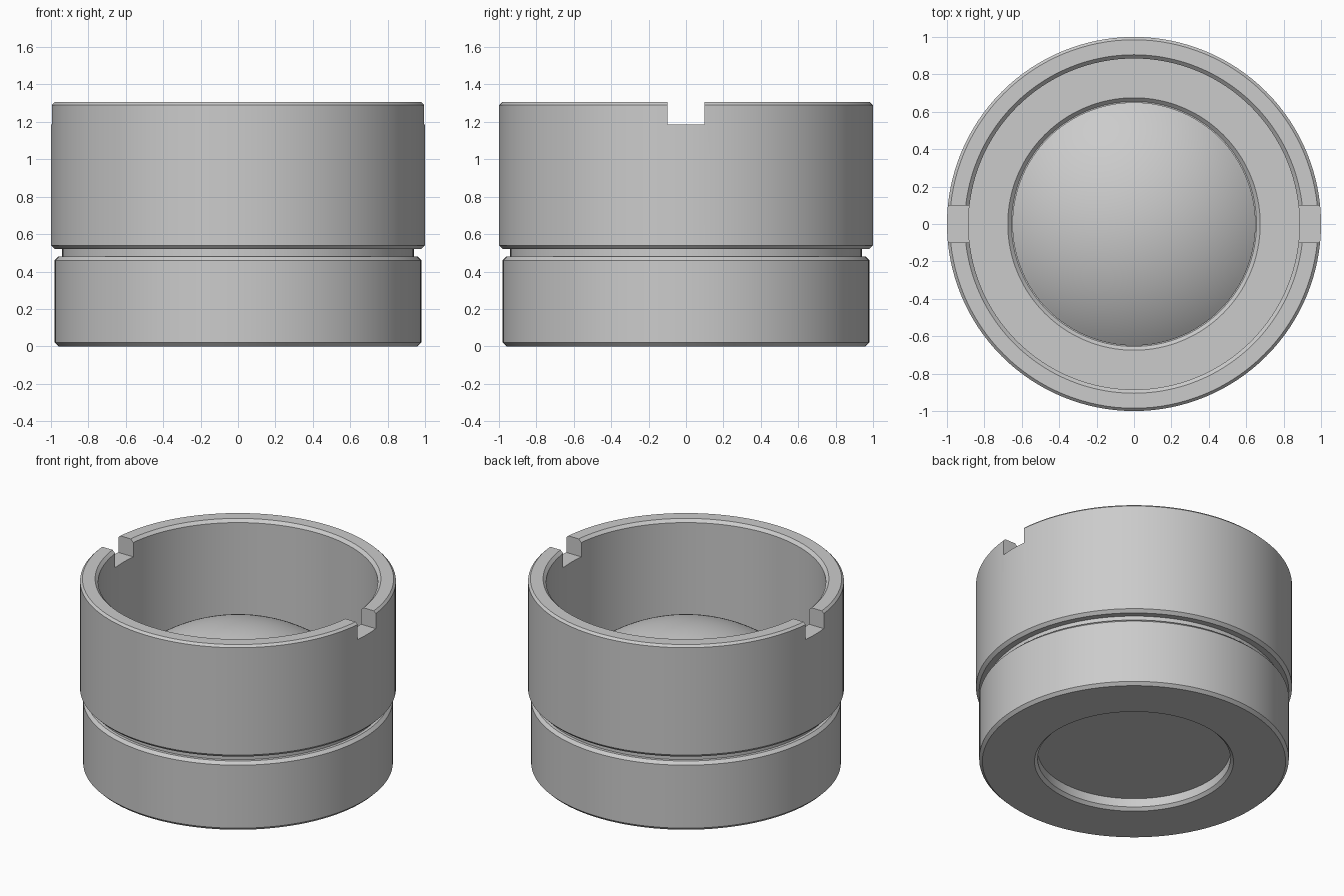
import bpy, bmesh, math

cube = bpy.data.objects.get("Cube")
if cube:
    bpy.data.objects.remove(cube, do_unlink=True)

SEGMENTS = 128

# One plain grey for the whole assembly
grey = bpy.data.materials.new("plain grey")
grey.use_nodes = True
COLOUR = (0.6, 0.6, 0.6, 1)
grey.diffuse_color = COLOUR
grey.node_tree.nodes["Principled BSDF"].inputs["Base Color"].default_value = COLOUR


def add_object(name, bm):
    bmesh.ops.recalc_face_normals(bm, faces=bm.faces)
    mesh = bpy.data.meshes.new(name)
    bm.to_mesh(mesh)
    bm.free()
    obj = bpy.data.objects.new(name, mesh)
    bpy.context.collection.objects.link(obj)
    mesh.materials.append(grey)
    return obj


def lathe(name, profile, closed):
    """Spin an (r, z) profile around z; open profiles end on the axis."""
    bm = bmesh.new()
    verts = [bm.verts.new((r, 0, z)) for r, z in profile]
    edges = [bm.edges.new(pair) for pair in zip(verts, verts[1:])]
    if closed:
        edges.append(bm.edges.new((verts[-1], verts[0])))
    bmesh.ops.spin(bm, geom=verts + edges, cent=(0, 0, 0), axis=(0, 0, 1),
                   angle=math.tau, steps=SEGMENTS, use_merge=False)
    bmesh.ops.remove_doubles(bm, verts=bm.verts, dist=0.0001)
    return add_object(name, bm)


def smooth(obj):
    bpy.ops.object.select_all(action="DESELECT")
    obj.select_set(True)
    bpy.context.view_layer.objects.active = obj
    bpy.ops.object.shade_smooth_by_angle(angle=math.radians(25))


# Lower barrel with chamfered ends, and a neck rising into the upper barrel
FLOOR = 0.55
lower_barrel = lathe("lower_barrel", [
    (0.63, 0), (0.96, 0), (0.98, 0.02), (0.98, 0.46), (0.96, 0.48),
    (0.94, 0.48), (0.94, 0.53), (0.65, 0.53), (0.65, 0.08),
    (0.61, 0.08), (0.61, 0.02)], True)

# Upper barrel with a recessed floor and chamfered rim
upper_barrel = lathe("upper_barrel", [
    (0.65, 0.52), (0.98, 0.52), (1.0, 0.54), (1.0, 1.29), (0.985, 1.305),
    (0.905, 1.305), (0.885, 1.285), (0.885, FLOOR), (0.675, FLOOR),
    (0.65, FLOOR - 0.025)], True)

# Spanner slots on both sides of the rim
bm = bmesh.new()
bmesh.ops.create_cube(bm, size=1)
bmesh.ops.scale(bm, vec=(3, 0.2, 0.4), verts=bm.verts)
bmesh.ops.translate(bm, vec=(0, 0, 1.385), verts=bm.verts)
slot_cutter = add_object("slot_cutter", bm)
slot_cutter.hide_render = True
slot_cutter.hide_set(True)
slots = upper_barrel.modifiers.new("slots", "BOOLEAN")
slots.operation = "DIFFERENCE"
slots.solver = "EXACT"
slots.object = slot_cutter

# Bake the slots so the helper can go
bpy.context.view_layer.update()
graph = bpy.context.evaluated_depsgraph_get()
cut_mesh = bpy.data.meshes.new_from_object(upper_barrel.evaluated_get(graph))
upper_barrel.modifiers.clear()
upper_barrel.data = cut_mesh
bpy.data.objects.remove(slot_cutter, do_unlink=True)

# Domed lens with a flat underside
RADIUS, EDGE, APEX = 1.05, 0.65, 0.95
rim_angle = math.asin(EDGE / RADIUS)
dome = []
for i in range(25):
    a = rim_angle * (1 - i / 24)
    dome.append((RADIUS * math.sin(a), APEX - RADIUS * (1 - math.cos(a))))
lens = lathe("lens", [(0, 0.08), (EDGE, 0.08)] + dome, False)

for part in (lower_barrel, upper_barrel, lens):
    smooth(part)
